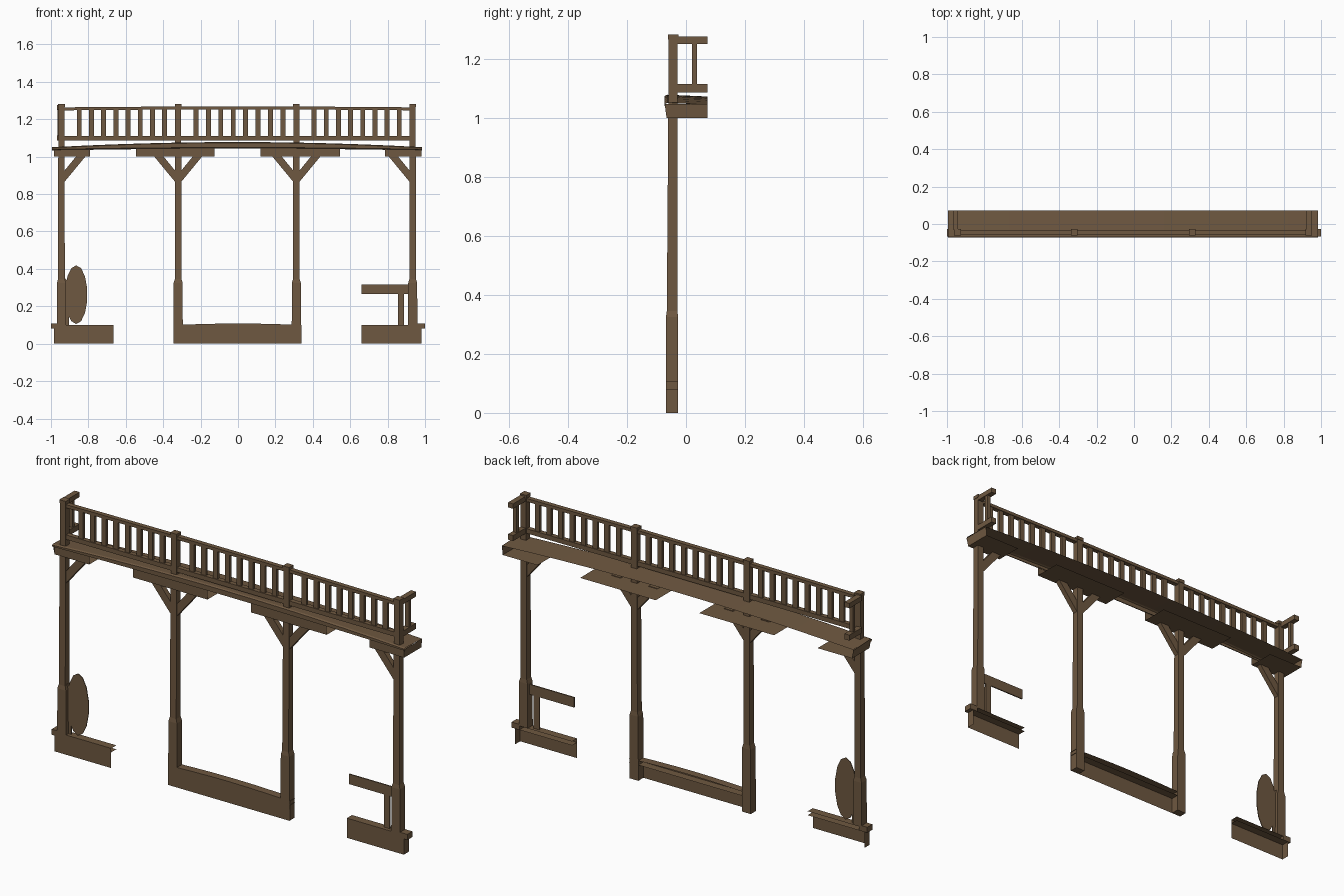
import bpy, bmesh, math
from mathutils import Vector

if "Cube" in bpy.data.objects:
    bpy.data.objects.remove(bpy.data.objects["Cube"])

wood = bpy.data.materials.new("weathered brown wood")
wood.diffuse_color = (0.158, 0.098, 0.052, 1)
wood.use_nodes = True
wood.node_tree.nodes["Principled BSDF"].inputs["Base Color"].default_value = wood.diffuse_color


def finish(name, bm, solid=True):
    if solid:
        bmesh.ops.recalc_face_normals(bm, faces=bm.faces)
    me = bpy.data.meshes.new(name)
    bm.to_mesh(me)
    bm.free()
    me.materials.append(wood)
    ob = bpy.data.objects.new(name, me)
    bpy.context.collection.objects.link(ob)
    return ob


def loft(name, sections):
    """Closed solid through equal-length rings of points."""
    bm = bmesh.new()
    rings = [[bm.verts.new(p) for p in s] for s in sections]
    n = len(rings[0])
    for a, b in zip(rings, rings[1:]):
        for i in range(n):
            j = (i + 1) % n
            bm.faces.new((a[i], a[j], b[j], b[i]))
    bm.faces.new(rings[0])
    bm.faces.new(rings[-1])
    return finish(name, bm)


def ring(x0, x1, y0, y1, z):
    return [(x0, y0, z), (x1, y0, z), (x1, y1, z), (x0, y1, z)]


def box(name, x0, x1, y0, y1, z0, z1):
    return loft(name, [ring(x0, x1, y0, y1, z0), ring(x0, x1, y0, y1, z1)])


def extrude_xz(name, pts, y0, y1):
    return loft(name, [[(x, y0, z) for x, z in pts], [(x, y1, z) for x, z in pts]])


def sheet(name, *quads):
    """Open shell made of separate quads."""
    bm = bmesh.new()
    for q in quads:
        bm.faces.new([bm.verts.new(p) for p in q])
    return finish(name, bm, False)


def arch(x):
    return 1 - min(1, abs(x)) ** 2


POSTS = [-0.944, -0.32, 0.312, 0.934]
F, B = -0.068, -0.027

# Posts with a thicker foot, and the railing posts with caps
for i, x in enumerate(POSTS):
    end = i in (0, 3)
    foot = 0.1 if end else 0.0
    prof = [(foot, 0.025, F, B), (0.325, 0.024, F, B), (0.345, 0.018, -0.065, -0.029),
            (1.02, 0.017, -0.06, -0.028)]
    loft("support_post", [ring(x - h, x + h, a, b, z) for z, h, a, b in prof])
    box("railing_post", x - 0.016, x + 0.016, -0.059, -0.028, 1.04, 1.265)
    box("railing_post_cap", x - 0.018, x + 0.018, -0.061, -0.026, 1.265, 1.282)
    # Diagonal braces towards each open side
    for s in (-1, 1):
        if (i == 0 and s < 0) or (i == 3 and s > 0):
            continue
        pts = [(x + s * dx, z) for dx, z in
               ((0.012, 0.86), (0.13, 1.003), (0.08, 1.003), (0.012, 0.92))]
        extrude_xz("diagonal_brace", pts, -0.058, -0.032)

# Arched deck: front fascia and top boards, open at the back
bm = bmesh.new()
N = 12
rows = []
for k in range(N + 1):
    x = -0.995 + 1.98 * k / N
    a = arch(x)
    zt, zb = 1.05 + 0.028 * a, 1.033 + 0.01 * a
    rows.append([bm.verts.new(p) for p in (
        (x, -0.06, zb), (x, -0.072, zb + 0.006), (x, -0.072, zt - 0.004),
        (x, -0.064, zt), (x, 0.072, zt - 0.006))])
for a, b in zip(rows, rows[1:]):
    for i in range(4):
        bm.faces.new((a[i], b[i], b[i + 1], a[i + 1]))
finish("arched_deck", bm, False)

# Brackets under the deck: front board plus bottom plate
for x0, x1 in ((-0.985, -0.79), (-0.545, -0.125), (0.12, 0.545), (0.785, 0.98)):
    sheet("deck_bracket",
          [(x0, -0.066, 1.0), (x1, -0.066, 1.0), (x1, -0.066, 1.05), (x0, -0.066, 1.05)],
          [(x0, 0.072, 1.0), (x1, 0.072, 1.0), (x1, -0.066, 1.0), (x0, -0.066, 1.0)])

# Deck end boards with a chamfered outline
for s, x in ((-1, -0.985), (1, 0.98)):
    sheet("deck_end_board",
          [(x, -0.066, 1.0), (x, 0.072, 1.0), (x + s * 0.005, 0.072, 1.046), (x + s * 0.005, -0.072, 1.046)])

# Railing bays: gently arched rails and balusters
for x0, x1 in zip(POSTS, POSTS[1:]):
    for nm, z0, z1 in (("top_rail", 1.247, 1.263), ("bottom_rail", 1.087, 1.11)):
        d0, d1 = 0.006 * arch(x0), 0.006 * arch(x1)
        if nm == "bottom_rail":
            d0 = d1 = 0
        extrude_xz(nm, [(x0, z0 + d0), (x1, z0 + d1), (x1, z1 + d1), (x0, z1 + d0)], -0.056, -0.032)
    for k in range(8):
        x = x0 + 0.095 + (x1 - x0 - 0.167) * k / 7
        box("baluster", x - 0.013, x + 0.013, -0.051, -0.036, 1.105, 1.255)

# Short return railings running back at each end
for x in (-0.955, 0.936):
    box("return_top_rail", x - 0.014, x + 0.014, -0.03, 0.072, 1.25, 1.275)
    box("return_bottom_rail", x - 0.014, x + 0.014, -0.03, 0.072, 1.086, 1.114)
    box("return_baluster", x - 0.01, x + 0.01, 0.02, 0.037, 1.11, 1.255)

# End bases: front board, outer return and two ledge boards
for s, xo, xi in ((-1, -0.985, -0.665), (1, 0.98, 0.66)):
    sheet("base_board",
          [(xo, F, 0), (xi, F, 0), (xi, F, 0.1), (xo, F, 0.1)],
          [(xo, F, 0), (xo, B, 0), (xo, B, 0.1), (xo, F, 0.1)],
          [(xo, F, 0.1), (xi, F, 0.1), (xi, B, 0.1), (xo, B, 0.1)],
          [(xo, F, 0.08), (xi, F, 0.08), (xi, B, 0.08), (xo, B, 0.08)])
    a, b = sorted((s * 0.955, s * 1.0))
    box("base_end_block", a, b, F, B, 0.08, 0.108)

# Middle base: front board with an uneven top edge and ledges
bm = bmesh.new()
rows = []
for k in range(7):
    x = -0.34 + 0.68 * k / 6
    z = 0.1 + 0.008 * math.sin(math.pi * k / 6)
    rows.append([bm.verts.new(p) for p in ((x, F, 0), (x, F, 0.08), (x, F, z), (x, B, z), (x, B, 0.08))])
for a, b in zip(rows, rows[1:]):
    for i, j in ((0, 1), (1, 2), (2, 3), (1, 4)):
        bm.faces.new((a[i], b[i], b[j], a[j]))
finish("middle_base_board", bm, False)

# Oval panel beside the left post, with its mounting strip
oval = [(-0.865 + 0.06 * math.cos(math.tau * k / 14 + math.pi / 2),
         0.262 + 0.157 * math.sin(math.tau * k / 14 + math.pi / 2)) for k in range(14)]
extrude_xz("oval_panel", oval, -0.05, -0.046)
extrude_xz("panel_strip", [(-0.93, 0.1), (-0.903, 0.1), (-0.903, 0.33), (-0.93, 0.355)], -0.05, -0.044)

# Low fence beside the right post
box("fence_rail", 0.66, 0.92, -0.05, -0.044, 0.266, 0.317)
box("fence_upright", 0.855, 0.888, -0.05, -0.044, 0.1, 0.27)
